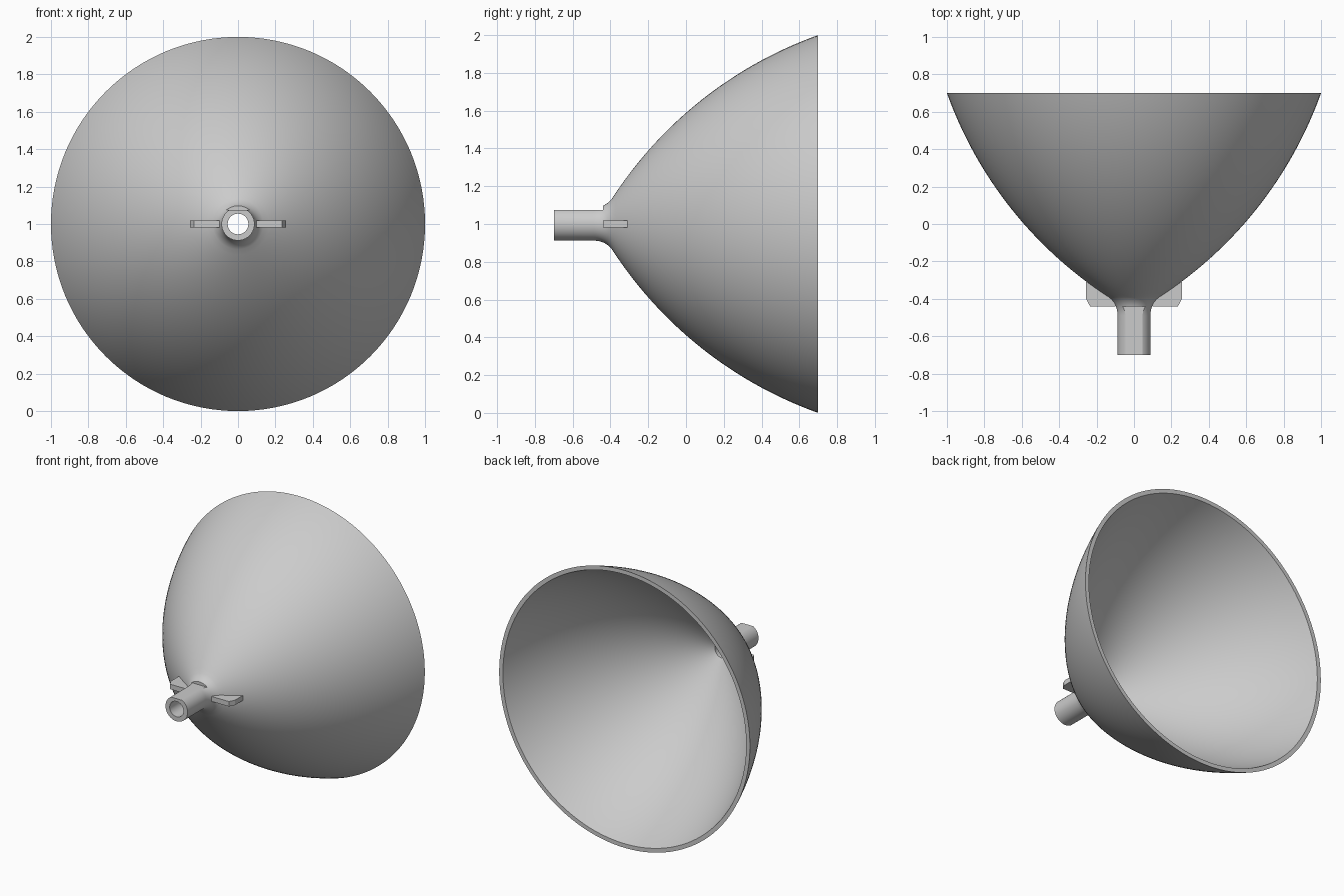
import bpy, bmesh
from math import sin, cos, acos, asin, tau
from mathutils import Vector, Matrix

if "Cube" in bpy.data.objects:
    bpy.data.objects.remove(bpy.data.objects["Cube"])

metal = bpy.data.materials.new("satin grey")
metal.use_nodes = True
GREY = (0.6, 0.6, 0.6, 1)
metal.diffuse_color = GREY
metal.node_tree.nodes["Principled BSDF"].inputs["Base Color"].default_value = GREY

RIM_Y, FRONT_Y, STEP_Y = 0.70, -0.70, -0.44
TUBE_R, BORE_R = 0.088, 0.055
ARC_Y, ARC_R, RADIUS, WALL = 1.431, -1.043, 2.17, 0.028


def make_object(name, bm):
    bmesh.ops.recalc_face_normals(bm, faces=bm.faces)
    mesh = bpy.data.meshes.new(name)
    bm.to_mesh(mesh)
    bm.free()
    mesh.materials.append(metal)
    obj = bpy.data.objects.new(name, mesh)
    bpy.context.collection.objects.link(obj)
    return obj


def activate(obj):
    bpy.ops.object.select_all(action='DESELECT')
    obj.select_set(True)
    bpy.context.view_layer.objects.active = obj


def dish_arc(radius, neck_r, steps=40):
    """Profile points (r, y) of a circular arc from the rim to the neck."""
    a0 = asin((ARC_Y - RIM_Y) / radius)
    a1 = acos((neck_r - ARC_R) / radius)
    angles = [a0 + (a1 - a0) * i / steps for i in range(steps + 1)]
    return [Vector((ARC_R + radius * cos(a), ARC_Y - radius * sin(a))) for a in angles]


# Closed wall profile: outer bowl, neck fillet, tube, bore, inner bowl
outer = dish_arc(RADIUS, 0.135)
inner = dish_arc(RADIUS - WALL, BORE_R)
start, bend, end = outer[-1], Vector((TUBE_R, -0.427)), Vector((TUBE_R, -0.49))
fillet = []
for i in range(1, 11):
    t = i / 10
    fillet.append(start * (1 - t) ** 2 + bend * 2 * t * (1 - t) + end * t ** 2)
tube = [Vector((TUBE_R, FRONT_Y)), Vector((BORE_R, FRONT_Y))]
profile = outer + fillet + tube + inner[::-1]

# Reflector bowl with its hollow neck, turned around the y axis
bm = bmesh.new()
verts = [bm.verts.new((p.x, p.y, 1)) for p in profile]
edges = [bm.edges.new((v, verts[(i + 1) % len(verts)])) for i, v in enumerate(verts)]
bmesh.ops.spin(bm, geom=verts + edges, cent=(0, 0, 1), axis=(0, 1, 0),
               angle=tau, steps=128, use_merge=True)
bmesh.ops.remove_doubles(bm, verts=bm.verts, dist=1e-5)
bowl = make_object("reflector_bowl", bm)

# Flat milled on top of the neck, ending in a small step
bm = bmesh.new()
bmesh.ops.create_cube(bm, size=1, matrix=Matrix.Translation((0, STEP_Y - 0.2, 1.175))
                      @ Matrix.Diagonal((0.4, 0.4, 0.2, 1)))
bmesh.ops.translate(bm, vec=(0, 0, 0), verts=bm.verts)
bmesh.ops.scale(bm, vec=(1, 2, 1), verts=bm.verts,
                space=Matrix.Translation((0, -STEP_Y, 0)))
cutter = make_object("flat_cutter", bm)
cutter.hide_render = True
cut = bowl.modifiers.new("neck flat", 'BOOLEAN')
cut.operation, cut.solver, cut.object = 'DIFFERENCE', 'EXACT', cutter
activate(bowl)
bpy.ops.object.modifier_apply(modifier=cut.name)
bpy.data.objects.remove(cutter)
bpy.ops.object.shade_smooth_by_angle(angle=0.5)

# Locating fins on both sides of the neck, their inner edge buried in the wall
FIN = [(0.098, STEP_Y), (0.235, STEP_Y), (0.256, -0.40), (0.256, -0.31),
       (0.235, -0.31), (0.098, -0.415)]
for side, name in ((1, "left_fin"), (-1, "right_fin")):
    bm = bmesh.new()
    face = bm.faces.new([bm.verts.new((side * x, y, 0.982)) for x, y in FIN])
    solid = bmesh.ops.extrude_face_region(bm, geom=[face])["geom"]
    top = [v for v in solid if isinstance(v, bmesh.types.BMVert)]
    bmesh.ops.translate(bm, vec=(0, 0, 0.036), verts=top)
    make_object(name, bm)
